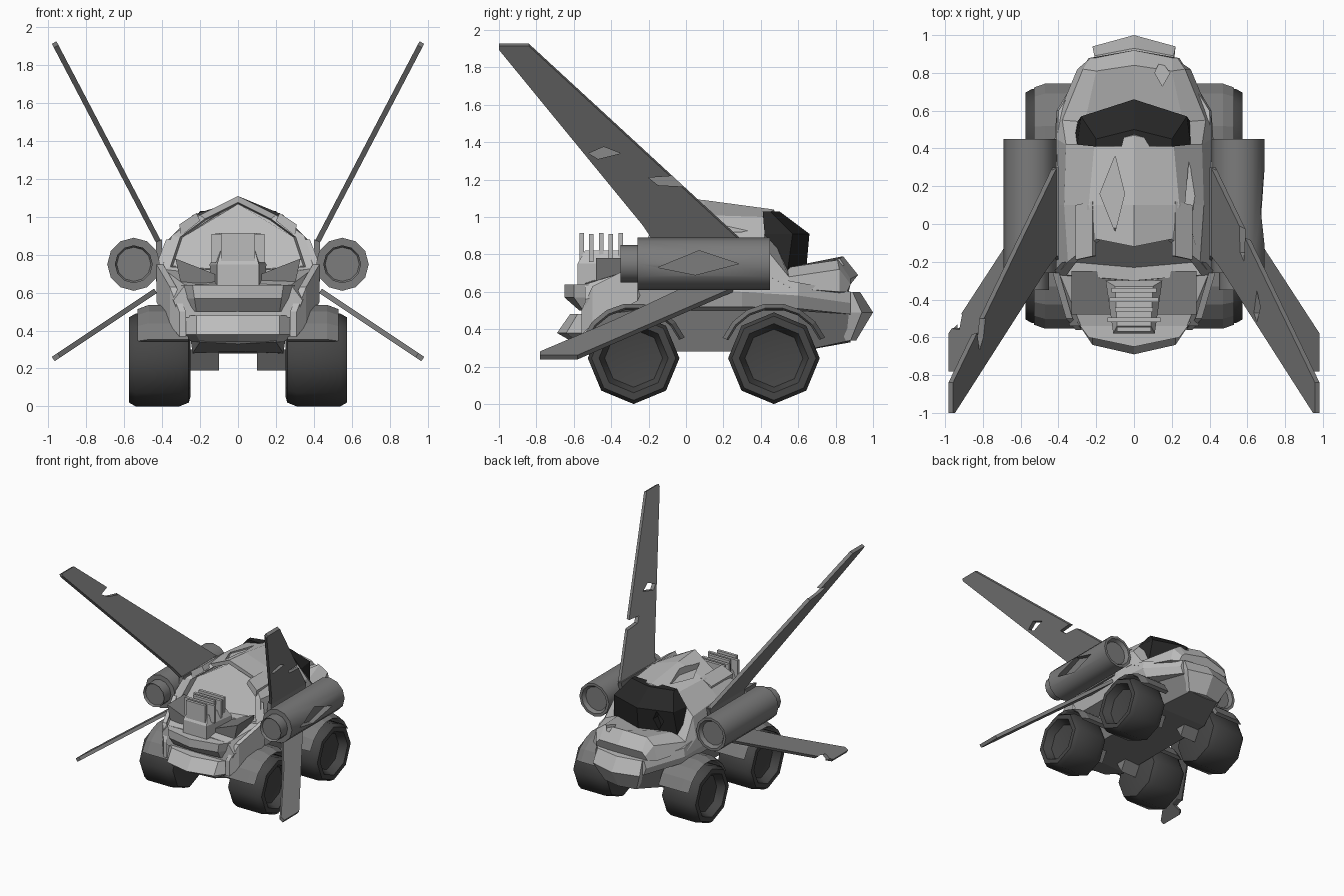
import bpy, bmesh, math
from mathutils import Vector

if "Cube" in bpy.data.objects:
    bpy.data.objects.remove(bpy.data.objects["Cube"])


def material(name, v):
    m = bpy.data.materials.new(name)
    m.diffuse_color = (v, v, v, 1)
    m.use_nodes = True
    m.node_tree.nodes["Principled BSDF"].inputs["Base Color"].default_value = m.diffuse_color
    return m


LIGHT, MID = material("light_grey", 0.5), material("mid_grey", 0.2)
DARK, BLACK = material("rubber", 0.06), material("dark_glass", 0.02)


def skin(name, rings, mat=LIGHT, closed=False, smooth=0):
    """Bridge equal rings of 3D points and cap the ends (or close the loop)."""
    bm = bmesh.new()
    vs = [[bm.verts.new(p) for p in r] for r in rings]
    n = len(vs[0])
    for a, b in zip(vs, vs[1:] + ([vs[0]] if closed else [])):
        for i in range(n):
            bm.faces.new((a[i], a[(i + 1) % n], b[(i + 1) % n], b[i]))
    if not closed:
        bm.faces.new(vs[0])
        bm.faces.new(vs[-1])
    bmesh.ops.recalc_face_normals(bm, faces=bm.faces)
    me = bpy.data.meshes.new(name)
    bm.to_mesh(me)
    bm.free()
    ob = bpy.data.objects.new(name, me)
    bpy.context.collection.objects.link(ob)
    me.materials.append(mat)
    if smooth:
        bpy.ops.object.select_all(action='DESELECT')
        ob.select_set(True)
        bpy.context.view_layer.objects.active = ob
        bpy.ops.object.shade_smooth_by_angle(angle=math.radians(smooth))
    return ob


def mirrored(half):
    """Complete a half ring that starts and ends on x = 0."""
    return list(half) + [(-x, y, z) for x, y, z in reversed(half[1:-1])]


def levels(name, rows, mat=LIGHT):
    """Symmetric block from (z, [(x, y)...]) half outlines."""
    return skin(name, [mirrored([(x, y, z) for x, y in h]) for z, h in rows], mat)


def stations(name, rows, mat=LIGHT):
    """Symmetric block from (y, [(x, z)...]) half sections."""
    return skin(name, [mirrored([(x, y, z) for x, z in h]) for y, h in rows], mat)


def lathe(name, profile, axis, c, n, mat, smooth):
    """Revolve (radius, position) pairs round an x or y axis through c."""
    rings = []
    for r, t in profile:
        ring = []
        for i in range(n):
            a = 2 * math.pi * i / n
            u, w = r * math.sin(a), c[1] + r * math.cos(a)
            ring.append((t, c[0] + u, w) if axis == 'x' else (c[0] + u, t, w))
        rings.append(ring)
    return skin(name, rings, mat, smooth=smooth)


def cut(ob, pts, axis, lo, hi):
    """Subtract a prism drawn on the plane across the given axis."""
    put = {'x': lambda p, t: (t, *p), 'y': lambda p, t: (p[0], t, p[1]), 'z': lambda p, t: (*p, t)}[axis]
    tool = skin("cutter", [[put(p, t) for p in pts] for t in (lo, hi)], ob.data.materials[0])
    tool.hide_render = True
    mod = ob.modifiers.new("cut", 'BOOLEAN')
    mod.operation, mod.solver, mod.object = 'DIFFERENCE', 'EXACT', tool
    bpy.context.view_layer.objects.active = ob
    bpy.ops.object.modifier_apply(modifier=mod.name)
    bpy.data.objects.remove(tool)


def wing(name, s, pts, z0, slope, t=0.014):
    """Slanted plate from its (y, z) side outline."""
    n = Vector((1, 0, -slope)).normalized() * t
    rings = []
    for k in (-1, 1):
        ps = [Vector((0.42 + slope * (z - z0), y, z)) + n * k for y, z in pts]
        rings.append([(s * p.x, p.y, p.z) for p in ps])
    return skin(name, rings, MID)


def box(name, x0, x1, y0, y1, z0, z1, mat=LIGHT):
    return skin(name, [[(x0, y, z0), (x1, y, z0), (x1, y, z1), (x0, y, z1)] for y in (y0, y1)], mat)


# Cabin and hood, with a recessed rear wall
cabin_rings = [
    [(0, -.12, 1.11), (.2, -.08, 1.01), (.35, -.2, .9), (.41, -.27, .72), (0, -.3, .69)],
    [(0, .1, 1.09), (.24, .1, 1.01), (.37, .1, .88), (.41, .1, .7), (0, .1, .67)],
    [(0, .47, 1.04), (.21, .42, 1.0), (.36, .42, .84), (.41, .45, .68), (0, .45, .66)],
    [(0, .6, .72), (.26, .54, .73), (.38, .55, .68), (.41, .56, .62), (0, .56, .6)],
    [(0, .84, .79), (.2, .81, .77), (.27, .82, .72), (.3, .82, .6), (0, .8, .55)],
    [(0, .92, .69), (.2, .88, .67), (.23, .88, .64), (.24, .86, .6), (0, .86, .56)]]
recess = [[(x * k, y + d, .85 + (z - .85) * k) for x, y, z in cabin_rings[0]]
          for k, d in ((.84, .07), (.87, 0))]
cabin = skin("cabin_and_hood", [mirrored(r) for r in recess + cabin_rings])
cut(cabin, [(-.18, .16), (-.1, -.04), (-.05, .16), (-.1, .36)], 'z', 1.01, 1.3)
cut(cabin, [(.27, .1), (.3, 0), (.33, .2), (.29, .33)], 'z', .92, 1.3)
cut(cabin, [(.11, .8), (.15, .73), (.19, .8), (.14, .87)], 'z', .74, 1.0)

# Windshield
glass = levels("windshield", [
    (.69, [(0, .64), (.3, .54), (.33, .42), (0, .42)]),
    (.91, [(0, .66), (.28, .57), (.3, .42), (0, .42)]),
    (1.03, [(0, .5), (.2, .45), (.2, .41), (0, .41)])], BLACK)
cut(glass, [(-.2, .82), (-.16, .74), (-.12, .83), (-.15, .9)], 'y', .55, .8)

# Lower hull and chassis
stations("lower_hull", [
    (-.54, [(0, .65), (.28, .64), (.34, .56), (.31, .47), (0, .46)]),
    (-.25, [(0, .69), (.4, .73), (.43, .62), (.4, .52), (0, .47)]),
    (.3, [(0, .69), (.41, .71), (.43, .6), (.4, .52), (0, .48)]),
    (.6, [(0, .62), (.4, .65), (.41, .58), (.37, .51), (0, .48)]),
    (.88, [(0, .6), (.22, .6), (.24, .54), (.22, .48), (0, .47)])])
stations("chassis", [
    (-.6, [(0, .44), (.22, .43), (.2, .34), (0, .33)]),
    (-.4, [(0, .5), (.27, .5), (.24, .28), (0, .29)]),
    (.6, [(0, .5), (.27, .5), (.24, .28), (0, .28)]),
    (.88, [(0, .48), (.2, .48), (.14, .34), (0, .33)])], MID)

# Front-end and rear-end bumpers
levels("nose_bumper", [
    (.34, [(0, .91), (.15, .88), (.15, .8), (0, .8)]),
    (.49, [(0, 1.0), (.22, .94), (.2, .84), (0, .84)]),
    (.6, [(0, .93), (.21, .89), (.21, .84), (0, .84)])])
levels("lower_tail_bumper", [
    (.34, [(0, -.62), (.2, -.59), (.24, -.5), (0, -.48)]),
    (.38, [(0, -.69), (.22, -.64), (.3, -.52), (0, -.48)]),
    (.48, [(0, -.62), (.22, -.58), (.29, -.5), (0, -.48)])])
levels("upper_tail_bumper", [
    (.5, [(0, -.57), (.22, -.55), (.26, -.5), (0, -.48)]),
    (.57, [(0, -.65), (.23, -.6), (.28, -.52), (0, -.5)]),
    (.64, [(0, -.65), (.24, -.6), (.3, -.52), (0, -.52)])])

# Exposed engine with cooling fins
levels("engine_block", [
    (.64, [(0, -.58), (.11, -.58), (.14, -.3), (0, -.3)]),
    (.75, [(0, -.58), (.11, -.58), (.15, -.3), (0, -.3)]),
    (.82, [(0, -.54), (.09, -.54), (.1, -.33), (0, -.33)])])
for i in range(5):
    y, w = -.57 + i * .052, (.09, .14, .1, .13, .12)[i]
    box(f"engine_fin_{i + 1}", -w, w, y, y + .024, .76, .915 - .006 * (i % 2))

for s, side in ((1, "right"), (-1, "left")):
    # Wheels and arched fenders
    for y, end in ((-.28, "front"), (.47, "rear")):
        lathe(f"{side}_{end}_wheel",
              [(r, s * x) for r, x in ((.19, .25), (.225, .26), (.245, .31), (.245, .54), (.225, .575),
                                       (.185, .575), (.155, .51), (.1, .5))],
              'x', (y, .245), 8, DARK, 50)
        arch = []
        for i in range(8):
            a = math.radians(22 + i * 19.5)
            arch.append([(s * x, y + r * math.cos(a), .245 + r * math.sin(a))
                         for x, r in ((.26, .262), (.51, .262), (.53, .272), (.47, .295), (.26, .295))])
        skin(f"{side}_{end}_fender", arch, MID)
        skin(f"{side}_{end}_axle", [[(s * x, y - .06, .3), (s * x, y + .06, .3), (s * x, y, .19)]
                                    for x in (.1, .3)], MID)

    # Engine pods and their pylons
    pod = lathe(f"{side}_engine_pod",
                [(.09, -.33), (.1, -.35), (.1, -.26), (.14, -.26), (.14, .45), (.118, .45), (.1, .42)],
                'y', (s * .55, .75), 12, MID, 40)
    if s > 0:
        cut(pod, [(-.15, .73), (.07, .82), (.28, .75), (.05, .69)], 'x', .635, .8)
    skin(f"{side}_pylon", [[(s * x, -.2, .66), (s * x, .25, .66), (s * x, .3, .88), (s * x, -.17, .88)]
                           for x in (.4, .434)], MID)

    # Upper and lower wings; battle-damage notches differ per side
    top = wing(f"{side}_upper_wing", s,
               [(.3, .87), (-.84, 1.92), (-1.0, 1.92), (-1.0, 1.9), (-.23, .96), (-.17, .87)], .87, .524)
    if s > 0:
        cut(top, [(-.52, 1.34), (-.44, 1.375), (-.35, 1.34), (-.47, 1.31)], 'x', .4, 1)
        cut(top, [(-.2, 1.21), (-.06, 1.22), (.04, 1.16), (-.15, 1.17)], 'x', .4, 1)
    else:
        cut(top, [(-.67, 1.66), (-.5, 1.7), (-.5, 1.6), (-.6, 1.62)], 'x', -1, -.4)
    low = wing(f"{side}_lower_wing", s,
               [(.25, .61), (-.58, .25), (-.78, .25), (-.78, .27), (-.38, .44), (-.02, .61)], .62, -1.5)
    if s < 0:
        cut(low, [(-.56, .3), (-.48, .31), (-.44, .26), (-.55, .26)], 'x', -1, -.7)

    # Bay frame: cheek strip, floor flap and roof-side ridge
    skin(f"{side}_bay_frame", [
        [(s * (x - .035), y, z), (s * x, y, z), (s * x, y, z - h), (s * (x - .035), y, z - h)]
        for x, y, z, h in ((.38, -.2, .88, .2), (.43, -.26, .75, .2), (.36, -.5, .63, .2), (.31, -.56, .5, .13))])
    skin(f"{side}_bay_flap", [[(s * x, y, z) for x, z in ((.08, .66), (.1, .69), (.33, .78), (.3, .64))]
                              for y in (-.48, -.25)], MID)
    skin(f"{side}_roof_strake", [[(s * .22, y, 1.02), (s * .31, y - .02, .96), (s * .3, y - .02, .9), (s * .2, y, .98)]
                                 for y in (-.17, .12)])
